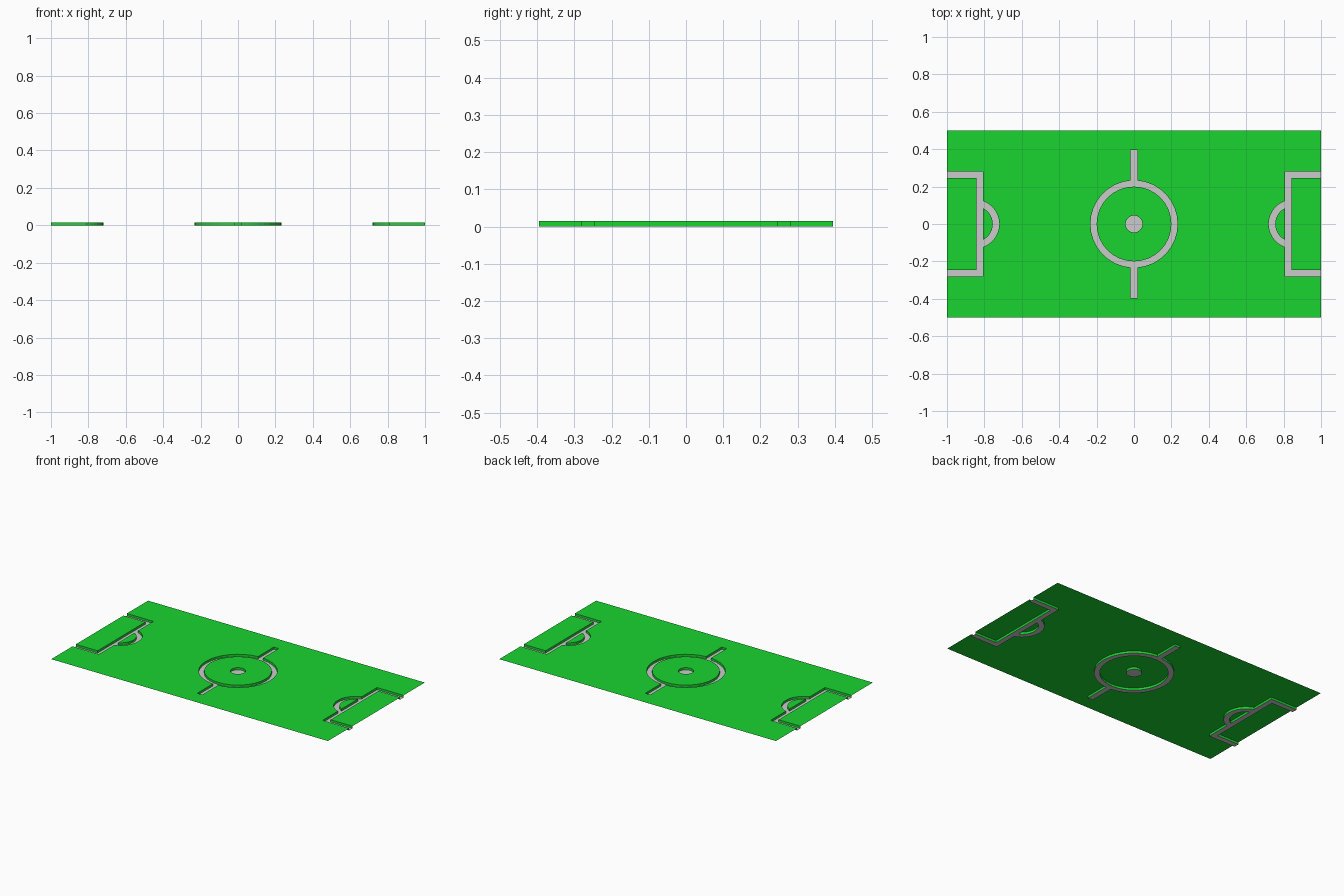
import bpy, bmesh, math

if "Cube" in bpy.data.objects:
    bpy.data.objects.remove(bpy.data.objects["Cube"])

TOP, BOTTOM = 0.0145, 0.0      # turf level and groove floor


def arc(cx, r, a0, a1, n):
    return [(cx + r * math.cos(math.radians(a0 + (a1 - a0) * i / n)),
             r * math.sin(math.radians(a0 + (a1 - a0) * i / n))) for i in range(n + 1)]


def turn(points):
    """Same outline at the opposite end of the pitch."""
    return [(-x, -y) for x, y in points]


def fill(bm, loops, z):
    """Flat upward-facing region bounded by closed loops (outer + holes)."""
    edges = []
    for loop in loops:
        vs = [bm.verts.new((x, y, z)) for x, y in loop]
        edges += [bm.edges.new((a, b)) for a, b in zip(vs, vs[1:] + vs[:1])]
    made = bmesh.ops.triangle_fill(bm, use_beauty=True, edges=edges, normal=(0, 0, 1))
    for f in made["geom"]:
        if isinstance(f, bmesh.types.BMFace):
            f.normal_update()
            if f.normal.z < 0:
                f.normal_flip()


def walls(bm, loop, closed=True):
    """Vertical groove sides; the groove lies to the left of the path."""
    pts = loop + loop[:1] if closed else loop
    for (ax, ay), (bx, by) in zip(pts, pts[1:]):
        bm.faces.new([bm.verts.new(p) for p in
                      ((ax, ay, TOP), (bx, by, TOP), (bx, by, BOTTOM), (ax, ay, BOTTOM))])


def finish(bm, name, colour=None):
    bmesh.ops.remove_doubles(bm, verts=bm.verts, dist=1e-5)
    mesh = bpy.data.meshes.new(name)
    bm.to_mesh(mesh)
    bm.free()
    obj = bpy.data.objects.new(name, mesh)
    bpy.context.collection.objects.link(obj)
    if colour:
        mat = bpy.data.materials.new(name + "_colour")
        mat.diffuse_color = colour
        mat.use_nodes = True
        mat.node_tree.nodes["Principled BSDF"].inputs["Base Color"].default_value = mat.diffuse_color
        mesh.materials.append(mat)


# Penalty box outlines, right end
BOX_X, ARC_X, R_OUT, R_IN = 0.808, 0.85, 0.13, 0.095
a_out = math.degrees(math.acos((ARC_X - BOX_X) / R_OUT))
a_in = math.degrees(math.acos((ARC_X - BOX_X) / R_IN))
box_outer = ([(1, 0.281), (BOX_X, 0.281)]
             + arc(ARC_X, R_OUT, 180 - a_out, 180 + a_out, 14)
             + [(BOX_X, -0.281), (1, -0.281)])
box_inner = [(1, -0.246), (0.842, -0.246), (0.842, 0.246), (1, 0.246)]
arc_hole = arc(ARC_X, R_IN, 180 - a_in, 180 + a_in, 14)[::-1]

# Centre circle with the halfway line, and the centre spot
R, W, L = 0.233, 0.018, 0.395
a = math.degrees(math.asin(W / R))
centre_outer = (arc(0, R, a - 90, 90 - a, 16) + [(W, L), (-W, L)]
                + arc(0, R, 90 + a, 270 - a, 16) + [(-W, -L), (W, -L)])
centre_inner = arc(0, 0.2, 360, 0, 32)[:-1]
spot = arc(0, 0.045, 0, 360, 32)[:-1]

# Turf surface and groove walls
turf = bmesh.new()
pitch_edge = (box_outer + [(1, -0.5), (-1, -0.5)] + turn(box_outer)
              + [(-1, 0.5), (1, 0.5)])
fill(turf, [pitch_edge, centre_outer], TOP)
fill(turf, [centre_inner, spot], TOP)
for end in (list, turn):
    fill(turf, [end(box_inner)], TOP)
    fill(turf, [end(arc_hole)], TOP)
    walls(turf, end(box_outer), closed=False)
    walls(turf, end(box_inner), closed=False)
    walls(turf, end(arc_hole))
for loop in (centre_outer, centre_inner, spot):
    walls(turf, loop)
finish(turf, "turf", (0.01, 0.66, 0.03, 1))

# Sunken grey line markings
lines = bmesh.new()
fill(lines, [centre_outer, centre_inner], BOTTOM)
fill(lines, [spot], BOTTOM)
for end in (list, turn):
    fill(lines, [end(box_outer + box_inner), end(arc_hole)], BOTTOM)
finish(lines, "line_markings")
